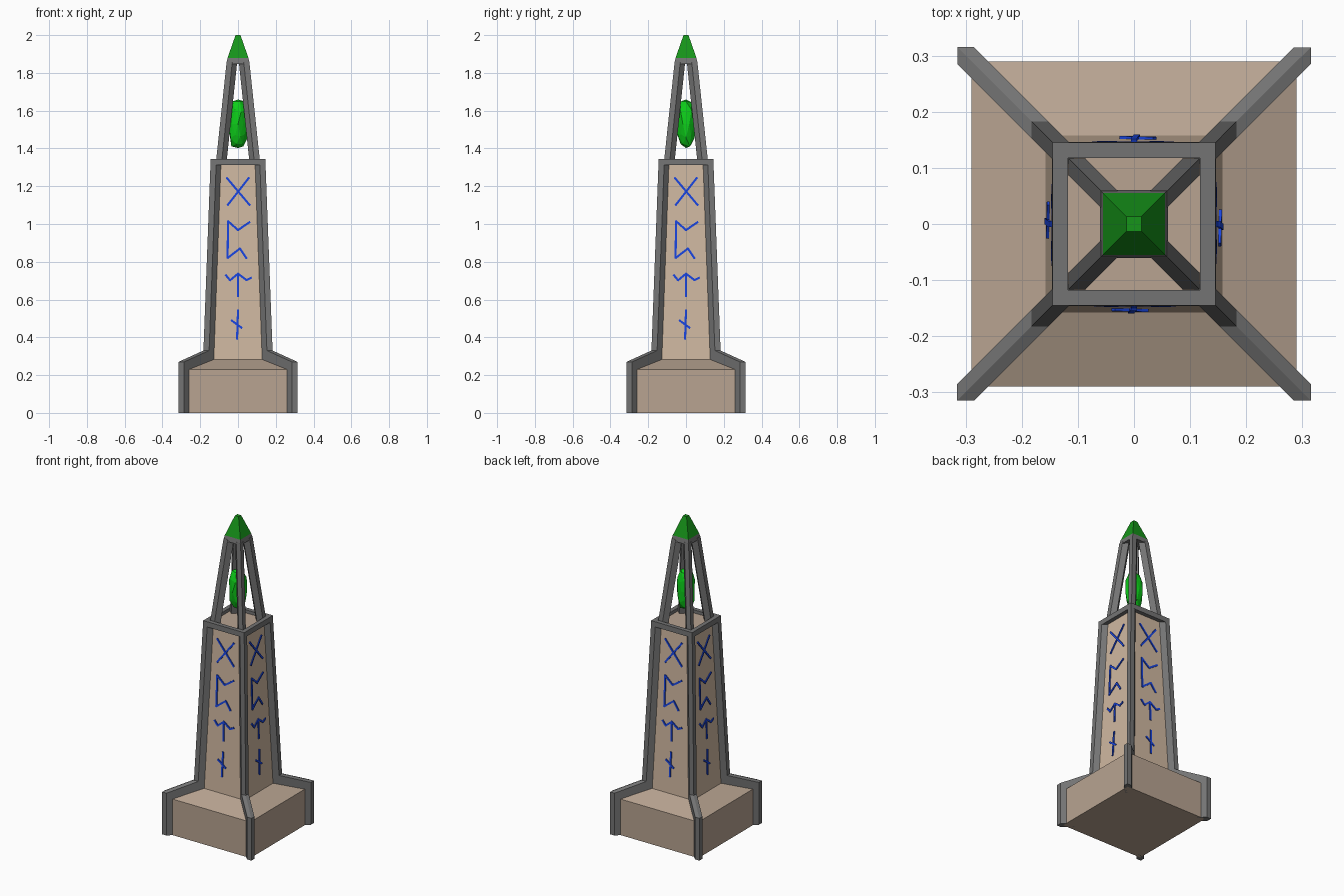
import bpy, bmesh, math, random
from mathutils import Vector, Matrix

if "Cube" in bpy.data.objects:
    bpy.data.objects.remove(bpy.data.objects["Cube"])

random.seed(4)


def mat(name, col):
    m = bpy.data.materials.new(name)
    m.diffuse_color = (*col, 1)
    m.use_nodes = True
    m.node_tree.nodes["Principled BSDF"].inputs["Base Color"].default_value = m.diffuse_color
    return m


STONE = mat("tan stone", (0.48, 0.37, 0.285))
PALE = mat("pale stone", (0.63, 0.48, 0.355))
GREY = mat("grey trim", (0.175, 0.175, 0.175))
GREEN = mat("dark green", (0.008, 0.30, 0.01))
CRYSTAL = mat("bright green", (0.004, 0.62, 0.01))
BLUE = mat("rune blue", (0.01, 0.06, 0.75))


def finish(bm, name, *mats):
    bmesh.ops.recalc_face_normals(bm, faces=bm.faces)
    me = bpy.data.meshes.new(name)
    bm.to_mesh(me)
    bm.free()
    for m in mats:
        me.materials.append(m)
    ob = bpy.data.objects.new(name, me)
    bpy.context.collection.objects.link(ob)
    return ob


def loft(bm, rings, closed=False):
    """Skin a list of rings; cap the ends, or join last to first."""
    vs = [[bm.verts.new(p) for p in r] for r in rings]
    n = len(vs[0])
    pairs = list(zip(vs, vs[1:])) + ([(vs[-1], vs[0])] if closed else [])
    for a, b in pairs:
        for i in range(n):
            j = (i + 1) % n
            bm.faces.new((a[i], a[j], b[j], b[i]))
    if not closed:
        bm.faces.new(vs[0])
        bm.faces.new(vs[-1])


def square(h, z):
    return [(-h, -h, z), (h, -h, z), (h, h, z), (-h, h, z)]


def spin4(bm):
    """Repeat the geometry on all four sides."""
    geom = bm.verts[:] + bm.edges[:] + bm.faces[:]
    for k in range(1, 4):
        d = bmesh.ops.duplicate(bm, geom=geom)["geom"]
        bmesh.ops.rotate(bm, verts=[v for v in d if isinstance(v, bmesh.types.BMVert)],
                         cent=(0, 0, 0), matrix=Matrix.Rotation(k * math.pi / 2, 3, 'Z'))


def corner_posts(name, path, w=0.03):
    """Corner-pointed strips; path holds outer size, outer z, inner size, inner z."""
    bm = bmesh.new()
    loft(bm, [[(c, c, z), (c - w, c, z), (d - w, d, e), (d, d - w, e), (c, c - w, z)]
              for c, z, d, e in path])
    spin4(bm)
    return finish(bm, name, GREY)


# stone plinth with sloping shoulder
bm = bmesh.new()
loft(bm, [square(0.29, 0), square(0.29, 0.23), square(0.158, 0.283)])
finish(bm, "plinth", STONE)

# tapered shaft, top face in the plinth stone
bm = bmesh.new()
loft(bm, [square(0.158, 0.28), square(0.12, 1.325)])
shaft = finish(bm, "shaft", PALE, STONE)
for p in shaft.data.polygons:
    p.material_index = 1 if p.normal.z > 0.9 else 0

# grey corner trim
corner_posts("corner_trim", [(0.315, 0, 0.26, 0), (0.315, 0.27, 0.26, 0.2),
                             (0.183, 0.33, 0.13, 0.26), (0.145, 1.335, 0.1, 1.31)])
# open spire legs
corner_posts("spire_legs", [(0.118, 1.315, 0.092, 1.315), (0.06, 1.86, 0.034, 1.86)])


# square rims
def rim(name, rings):
    bm = bmesh.new()
    loft(bm, [square(h, z) for h, z in rings], closed=True)
    finish(bm, name, GREY)


rim("shaft_rim", [(0.146, 1.312), (0.145, 1.345), (0.118, 1.345), (0.118, 1.312)])
bm = bmesh.new()
loft(bm, [square(0.061, 1.848), square(0.055, 1.88)])
finish(bm, "spire_collar", GREY)

# green tip
bm = bmesh.new()
loft(bm, [square(0.055, 1.88), square(0.013, 2.0)])
finish(bm, "tip", GREEN)

# rough floating crystal
bm = bmesh.new()
bmesh.ops.create_icosphere(bm, subdivisions=2, radius=1)
for v in bm.verts:
    k = random.uniform(0.86, 1.08)
    r = math.hypot(v.co.x, v.co.y)
    f = 0.053 * k * (r ** -0.3 if r > 0.1 else 1)
    v.co = (v.co.x * f, v.co.y * f, 1.53 + 0.14 * v.co.z * min(k, 1.0))
finish(bm, "crystal", CRYSTAL)

# rune strokes: polylines in face coordinates (across, height)
RUNES = [
    [(-.06, 1.245), (.062, 1.1)], [(.058, 1.245), (-.055, 1.1)],
    [(.062, 1.01), (0, .968), (-.053, 1.015), (-.055, .82), (.01, .87), (.045, .818)],
    [(-.065, .73), (-.042, .702), (0, .737), (.045, .703), (.07, .715)],
    [(0, .735), (0, .617)],
    [(0, .545), (-.005, .39)], [(-.035, .49), (.02, .45)],
]


def on_face(x, z, out):
    return Vector((x, -(0.158 - (z - 0.28) * 0.038 / 1.045) - out, z))


bm = bmesh.new()
for line in RUNES:
    for (x0, z0), (x1, z1) in zip(line, line[1:]):
        d = Vector((x1 - x0, z1 - z0)).normalized() * 0.0055
        rings = []
        for x, z, s in ((x0, z0, -0.5), (x1, z1, 0.5)):
            x, z = x + d.x * s, z + d.y * s
            rings.append([on_face(x - k * d.y, z + k * d.x, o)
                          for k, o in ((-1, -.002), (1, -.002), (1, .005), (-1, .005))])
        loft(bm, rings)
spin4(bm)
finish(bm, "runes", BLUE)
